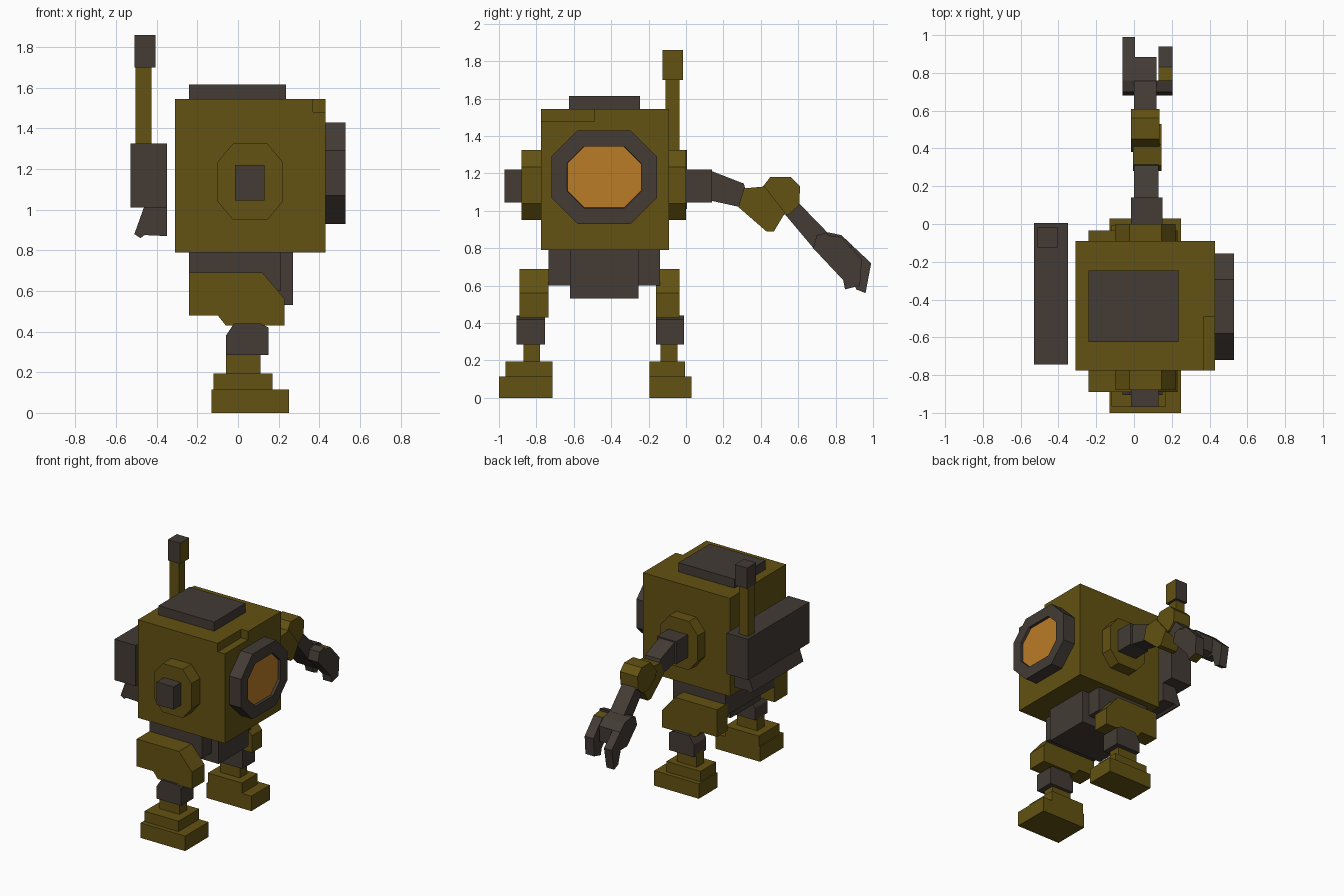
import bpy, bmesh, math

cube = bpy.data.objects.get("Cube")
if cube:
    bpy.data.objects.remove(cube, do_unlink=True)


def material(name, rgb):
    m = bpy.data.materials.new(name)
    m.use_nodes = True
    m.diffuse_color = (*rgb, 1)
    m.node_tree.nodes["Principled BSDF"].inputs["Base Color"].default_value = (*rgb, 1)
    return m


olive = material("olive paint", (0.125, 0.085, 0.006))
grey = material("dark metal", (0.056, 0.044, 0.036))
amber = material("amber glass", (0.5, 0.2, 0.02))


def prism(name, axis, profile, lo, hi, mat, accent=None, rule=None, edit=None):
    """Extrude a profile along an axis; profile is yz, xz or xy."""
    place = {"x": lambda a, b, t: (t, a, b),
             "y": lambda a, b, t: (a, t, b),
             "z": lambda a, b, t: (a, b, t)}[axis]
    bm = bmesh.new()
    ends = [[bm.verts.new(place(a, b, t)) for a, b in profile] for t in (lo, hi)]
    bm.faces.new(ends[0])
    bm.faces.new(ends[1])
    n = len(profile)
    for i in range(n):
        j = (i + 1) % n
        bm.faces.new((ends[0][i], ends[0][j], ends[1][j], ends[1][i]))
    bmesh.ops.recalc_face_normals(bm, faces=bm.faces)
    bm.normal_update()
    if edit:
        edit(bm)
    if rule:
        for f in bm.faces:
            f.material_index = int(rule(f))
    mesh = bpy.data.meshes.new(name)
    bm.to_mesh(mesh)
    bm.free()
    mesh.materials.append(mat)
    if accent:
        mesh.materials.append(accent)
    ob = bpy.data.objects.new(name, mesh)
    bpy.context.collection.objects.link(ob)
    return ob


def rect(a0, a1, b0, b1):
    return [(a0, b0), (a1, b0), (a1, b1), (a0, b1)]


def octagon(a0, a1, b0, b1, ca, cb):
    return [(a0 + ca, b0), (a1 - ca, b0), (a1, b0 + cb), (a1, b1 - cb),
            (a1 - ca, b1), (a0 + ca, b1), (a0, b1 - cb), (a0, b0 + cb)]


def box(name, x, y, z, mat, **kw):
    return prism(name, "z", rect(*x, *y), *z, mat, **kw)


# Body with a notched top corner, roof hatch and pelvis
box("body", (-0.31, 0.43), (-0.775, -0.09), (0.79, 1.48), olive)
prism("body_top", "z", [(-0.31, -0.775), (0.37, -0.775), (0.37, -0.49),
                        (0.43, -0.49), (0.43, -0.09), (-0.31, -0.09)], 1.48, 1.545, olive)
box("roof_hatch", (-0.24, 0.235), (-0.625, -0.245), (1.54, 1.615), grey)
box("hip_beam", (-0.24, 0.21), (-0.735, -0.14), (0.60, 0.795), grey)
box("pelvis", (-0.2, 0.27), (-0.62, -0.255), (0.53, 0.795), grey)


# Window: one octagonal frame with a sunken pane
def sink_pane(bm):
    front = max(bm.faces, key=lambda f: f.calc_center_median().x)
    bmesh.ops.inset_region(bm, faces=[front], thickness=0.092)
    bmesh.ops.inset_region(bm, faces=[front], thickness=0.002)
    for v in front.verts:
        v.co.x -= 0.02
    front.material_index = 1


prism("window", "x", octagon(-0.72, -0.155, 0.93, 1.43, 0.14, 0.14), 0.42, 0.53,
      grey, accent=amber, edit=sink_pane)

# Back pack, vent and antenna
box("back_pack", (-0.53, -0.35), (-0.745, 0.005), (1.01, 1.325), grey)
prism("pack_vent", "y", [(-0.35, 1.02), (-0.46, 1.02), (-0.51, 0.88), (-0.48, 0.86),
                         (-0.46, 0.875), (-0.35, 0.87)], -0.70, -0.09, grey)
box("antenna_pole", (-0.505, -0.425), (-0.11, -0.035), (1.3, 1.71), olive)
box("antenna_cap", (-0.51, -0.405), (-0.125, -0.015), (1.70, 1.86), grey,
    accent=olive, rule=lambda f: f.normal.x > 0.9)

# Shoulder sockets and stubs
socket = octagon(-0.10, 0.22, 0.95, 1.325, 0.075, 0.09)
prism("shoulder_front", "y", socket, -0.88, -0.77, olive)
prism("shoulder_back", "y", socket, -0.095, 0.0, olive)
box("shoulder_stub_front", (-0.015, 0.13), (-0.97, -0.87), (1.045, 1.22), grey)
box("shoulder_stub_back", (-0.015, 0.15), (-0.01, 0.14), (1.045, 1.22), grey)

# Arm: yz outlines given a width along x
prism("upper_arm", "x", [(0.13, 1.215), (0.31, 1.145), (0.34, 1.02), (0.29, 1.02),
                         (0.13, 1.055)], 0.0, 0.13, grey)
prism("elbow_cuff", "x", [(0.31, 1.12), (0.28, 1.02), (0.43, 0.89), (0.47, 0.89),
                          (0.53, 0.99), (0.42, 1.13)], -0.005, 0.145, olive)
prism("elbow", "x", [(0.38, 1.09), (0.45, 1.18), (0.56, 1.18), (0.61, 1.13),
                     (0.605, 1.03), (0.55, 0.98), (0.47, 0.98), (0.39, 1.04)],
      -0.015, 0.135, olive)
prism("forearm", "x", [(0.53, 0.98), (0.69, 0.79), (0.76, 0.88), (0.60, 1.045)],
      0.0, 0.12, grey)
prism("wrist_bar", "x", [(0.68, 0.80), (0.70, 0.87), (0.76, 0.885), (0.76, 0.74)],
      -0.06, 0.205, grey)
prism("palm", "x", [(0.68, 0.80), (0.76, 0.885), (0.83, 0.87), (0.885, 0.82),
                    (0.88, 0.70), (0.80, 0.68)], -0.06, 0.12, grey)
prism("long_finger", "x", [(0.80, 0.68), (0.83, 0.87), (0.99, 0.72), (0.96, 0.56),
                           (0.91, 0.58), (0.88, 0.68)], -0.06, 0.005, grey)
prism("short_finger", "x", [(0.68, 0.80), (0.75, 0.87), (0.83, 0.86), (0.94, 0.74),
                            (0.93, 0.60), (0.85, 0.58), (0.84, 0.63)], 0.13, 0.205,
      grey, accent=olive, rule=lambda f: f.normal.z > 0.95 or f.normal.z < -0.95)

# Legs: y ranges of thigh, knee, shin, ankle and foot on each side
thigh = [(-0.24, 0.48), (-0.24, 0.69), (0.12, 0.69), (0.23, 0.56),
         (0.23, 0.43), (-0.06, 0.43), (-0.10, 0.48)]
knee = [(-0.06, 0.285), (0.15, 0.285), (0.15, 0.42), (0.11, 0.44), (-0.02, 0.44), (-0.06, 0.38)]
legs = {
    "front": ((-0.89, -0.735), (-0.905, -0.755), (-0.87, -0.78), (-0.965, -0.715), (-1.0, -0.715)),
    "back": ((-0.16, -0.035), (-0.16, -0.01), (-0.135, -0.045), (-0.195, -0.005), (-0.195, 0.03)),
}
for side, (ty, ky, sy, ay, fy) in legs.items():
    prism("thigh_" + side, "y", thigh, *ty, olive)
    prism("knee_" + side, "y", knee, *ky, grey)
    box("shin_" + side, (-0.06, 0.11), sy, (0.19, 0.30), olive)
    box("ankle_" + side, (-0.12, 0.17), ay, (0.11, 0.195), olive)
    box("foot_" + side, (-0.13, 0.25), fy, (0.0, 0.115), olive)
